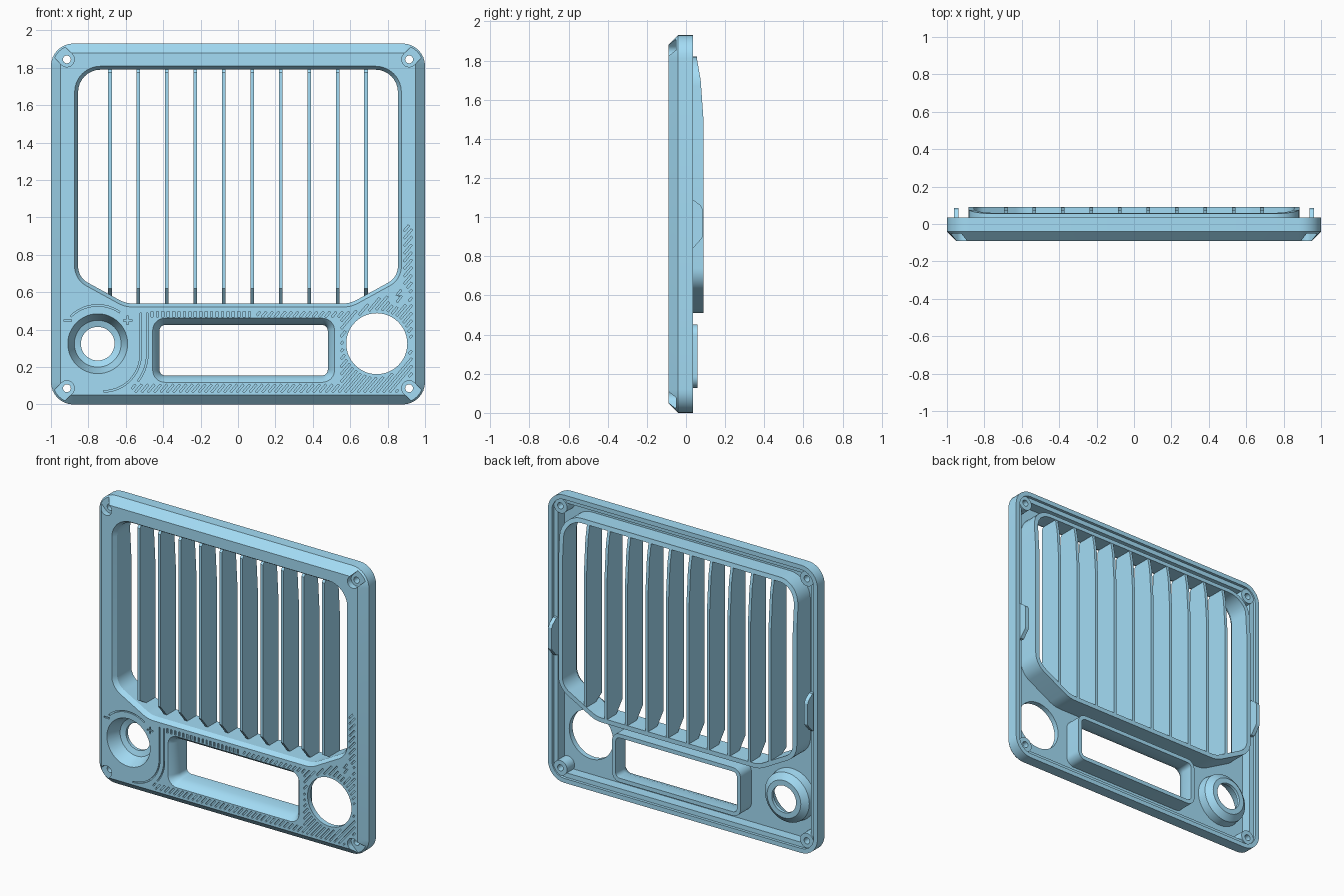
import bpy, bmesh
from math import sin, cos, tan, pi, radians, hypot
from mathutils import Vector

if "Cube" in bpy.data.objects:
    bpy.data.objects.remove(bpy.data.objects["Cube"])

blue = bpy.data.materials.new('blue')
blue.diffuse_color = (0.37, 0.72, 0.92, 1)
blue.use_nodes = True
blue.node_tree.nodes["Principled BSDF"].inputs["Base Color"].default_value = blue.diffuse_color


def rounded(corners, d=0.0, n=8):
    """Outline of a convex counter-clockwise polygon (x, z, radius), grown by d and filleted."""
    k, pts, out = len(corners), [Vector(c[:2]) for c in corners], []
    grown = []
    for i, p in enumerate(pts):
        e1, e2 = (p - pts[i - 1]).normalized(), (pts[(i + 1) % k] - p).normalized()
        n1, n2 = Vector((e1.y, -e1.x)), Vector((e2.y, -e2.x))
        grown.append(p + (n1 + n2) * d / (1 + n1.dot(n2)))
    for i, p in enumerate(grown):
        r = max(corners[i][2] + d, 0.005)
        u, v = (grown[i - 1] - p).normalized(), (grown[(i + 1) % k] - p).normalized()
        half = u.angle(v) / 2
        c = p + (u + v).normalized() * r / sin(half)
        a, b = p + u * r / tan(half) - c, p + v * r / tan(half) - c
        w = a.angle(b)
        for j in range(n + 1):
            t = j / n
            out.append(c + (a * sin((1 - t) * w) + b * sin(t * w)) / sin(w))
    return out


def box(x0, z0, x1, z1, r):
    return [(x0, z0, r), (x1, z0, r), (x1, z1, r), (x0, z1, r)]


def arc(c, r, a0, a1, n=14):
    return [(c[0] + r * cos(radians(a0 + (a1 - a0) * i / n)),
             c[1] + r * sin(radians(a0 + (a1 - a0) * i / n))) for i in range(n + 1)]


def circle(x, z, r, n=48):
    return arc((x, z), r, 0, 360, n)[:-1]


def add_loft(bm, rings):
    rows = [[bm.verts.new(p) for p in ring] for ring in rings]
    m = len(rows[0])
    for a, b in zip(rows, rows[1:]):
        for i in range(m):
            bm.faces.new((a[i], a[(i + 1) % m], b[(i + 1) % m], b[i]))
    bm.faces.new(rows[0][::-1])
    bm.faces.new(rows[-1])


def finish(name, bm):
    bmesh.ops.recalc_face_normals(bm, faces=bm.faces)
    me = bpy.data.meshes.new(name)
    bm.to_mesh(me)
    bm.free()
    me.materials.append(blue)
    ob = bpy.data.objects.new(name, me)
    bpy.context.collection.objects.link(ob)
    return ob


def loft_y(name, layers):
    """Solid through (y, outline) layers."""
    bm = bmesh.new()
    add_loft(bm, [[(p[0], y, p[1]) for p in ring] for y, ring in layers])
    return finish(name, bm)


def plate_x(name, x0, x1, profile):
    """Solid from a (y, z) profile between two x positions."""
    bm = bmesh.new()
    add_loft(bm, [[(x, y, z) for y, z in profile] for x in (x0, x1)])
    return finish(name, bm)


def combine(ob, other, op='DIFFERENCE'):
    m = ob.modifiers.new('bool', 'BOOLEAN')
    m.operation, m.solver, m.object = op, 'EXACT', other
    bpy.context.view_layer.objects.active = ob
    bpy.ops.object.modifier_apply(modifier=m.name)
    bpy.data.objects.remove(other)


OUTER = box(-1, 0, 1, 1.93, 0.12)
WINDOW = [(-0.6, 0.54, 0.15), (0.6, 0.54, 0.15), (0.855, 0.68, 0.1),
          (0.855, 1.79, 0.12), (-0.855, 1.79, 0.12), (-0.855, 0.68, 0.1)]
SLOT = box(-0.42, 0.155, 0.48, 0.425, 0.03)
KNOB, PORT = (-0.75, 0.325), (0.742, 0.325)
SCREWS = [(x, z, a) for x, z, a in ((0.915, 1.845, 45), (-0.915, 1.845, 135),
                                    (-0.915, 0.087, 225), (0.915, 0.087, 315))]

# chamfered shell with a stepped pocket behind
panel = loft_y('front_panel', [(-0.09, rounded(OUTER, -0.05)), (-0.04, rounded(OUTER)),
                               (0.035, rounded(OUTER))])
combine(panel, loft_y('pocket', [(-0.055, rounded(OUTER, -0.06)), (0.015, rounded(OUTER, -0.06)),
                                 (0.016, rounded(OUTER, -0.03)), (0.2, rounded(OUTER, -0.03))]))

# window wall, lower toward the top
wall = loft_y('window_wall', [(-0.07, rounded(WINDOW, 0.03)), (0.09, rounded(WINDOW, 0.03))])
combine(wall, plate_x('wedge', -1.2, 1.2, [(0.092, 1.46), (0.075, 1.70), (0.055, 1.815),
                                           (0.055, 1.9), (0.2, 1.9), (0.2, 1.46)]))
combine(panel, wall, 'UNION')

# slot frame, knob boss and screw bosses on the back
combine(panel, loft_y('slot_frame', [(-0.07, rounded(SLOT, 0.027)), (0.06, rounded(SLOT, 0.027))]), 'UNION')
combine(panel, loft_y('knob_boss', [(-0.07, circle(*KNOB, 0.175)), (0.0, circle(*KNOB, 0.165)),
                                    (0.033, circle(*KNOB, 0.125))]), 'UNION')
for x, z, a in SCREWS:
    combine(panel, loft_y('screw_boss', [(-0.06, circle(x, z, 0.05, 24)), (0.025, circle(x, z, 0.05, 24))]), 'UNION')

# openings
combine(panel, loft_y('window_cut', [(-0.1, rounded(WINDOW, 0.025)), (-0.06, rounded(WINDOW)),
                                     (0.2, rounded(WINDOW))]))
combine(panel, loft_y('slot_cut', [(-0.1, rounded(SLOT, 0.045)), (-0.065, rounded(SLOT, 0.015)),
                                   (-0.02, rounded(SLOT)), (0.2, rounded(SLOT))]))
combine(panel, loft_y('knob_cut', [(-0.1, circle(*KNOB, 0.164)), (0.0, circle(*KNOB, 0.125)),
                                   (0.012, circle(*KNOB, 0.09)), (0.2, circle(*KNOB, 0.09))]))
combine(panel, loft_y('port_cut', [(-0.2, circle(*PORT, 0.163)), (0.2, circle(*PORT, 0.163))]))

# screw holes, each with a recess that opens through the corner
for x, z, a in SCREWS:
    far = (x + 0.3 * cos(radians(a)), z + 0.3 * sin(radians(a)))
    recess = arc((x, z), 0.04, a + 90, a + 270) + [arc(far, 0.04, a + s, a + s, 1)[0] for s in (270, 90)]
    combine(panel, loft_y('recess', [(-0.2, recess), (-0.05, recess)]))
    combine(panel, loft_y('screw_cut', [(-0.2, circle(x, z, 0.021, 24)), (0.2, circle(x, z, 0.021, 24))]))

# engraved strokes
grooves = bmesh.new()


def stroke(path, w=0.01):
    pts, left, right = [Vector(p) for p in path], [], []
    for i, p in enumerate(pts):
        t = (pts[min(i + 1, len(pts) - 1)] - pts[max(i - 1, 0)]).normalized()
        nrm = Vector((-t.y, t.x)) * w / 2
        left.append(p + nrm)
        right.append(p - nrm)
    ring = left + right[::-1]
    add_loft(grooves, [[(p.x, y, p.y) for p in ring] for y in (-0.12, -0.08)])


def hatched(x, z):
    """Areas of the front face that carry slanted hatching."""
    if x > 0.93 or hypot(x - 0.915, z - 0.087) < 0.06 or hypot(x - PORT[0], z - PORT[1]) < 0.18:
        return False
    if x > 0.86 and z < 0.12 or hypot(x - 0.86, z - 0.58) < 0.06:
        return False
    bottom = -0.57 < x < 0.6 and 0.065 < z < 0.108
    top = 0.1 < x < 0.6 and 0.467 < z < 0.497
    block = 0.55 < x and 0.065 < z < min(0.62, 0.485 + max(0, x - 0.6) * 0.54)
    side = x > 0.887 and 0.4 < z < 0.96
    return bottom or top or block or side


for i in range(68):
    start, x0, dx, dz = None, -1.2 + 0.034 * i, cos(radians(50)), sin(radians(50))
    for j in range(320):
        t = j * 0.004
        p = (x0 + dx * t, 0.06 + dz * t)
        if hatched(*p):
            start = start or p
            last = p
        elif start:
            if last[1] - start[1] > 0.012:
                stroke([start, last])
            start = None
for i in range(19):
    stroke([(-0.46 + i * 0.029, 0.467), (-0.46 + i * 0.029, 0.497)], 0.012)

# curved lines beside the knob, range arc, minus, plus and bolt marks
stroke([(-0.52, 0.49)] + arc((-0.72, 0.27), 0.2, 0, -90), 0.008)
stroke([(-0.485, 0.49)] + arc((-0.72, 0.27), 0.235, 0, -38), 0.008)
stroke(arc(KNOB, 0.205, 135, 55), 0.008)
stroke([(-0.93, 0.45), (-0.89, 0.45)])
stroke([(-0.612, 0.45), (-0.568, 0.45)])
stroke([(-0.59, 0.4555), (-0.59, 0.473)])
stroke([(-0.59, 0.4445), (-0.59, 0.427)])
stroke([(0.872, 0.612), (0.848, 0.583), (0.874, 0.58), (0.85, 0.548)])
combine(panel, finish('grooves', grooves))

# vertical fins across the window
for i in range(10):
    x = -0.685 + i * 1.37 / 9
    base = 0.53 + max(0, abs(x) - 0.6) * 0.54
    plate_x(f'fin_{i + 1}', x - 0.01, x + 0.01,
            [(-0.075, max(0.62, base + 0.03)), (-0.075, 1.775), (-0.055, 1.80), (0.055, 1.80),
             (0.074, 1.70), (0.089, 1.48), (0.089, base), (0.0, base)])

# side clips
for side, x in (('left', -0.95), ('right', 0.95)):
    plate_x(f'{side}_clip', x - 0.013, x + 0.013,
            [(0.0, 0.84), (0.035, 0.84), (0.08, 0.89), (0.085, 0.9), (0.085, 1.04),
             (0.075, 1.06), (0.035, 1.09), (0.0, 1.09)])

bpy.ops.object.select_all(action='DESELECT')
panel.select_set(True)
bpy.context.view_layer.objects.active = panel
bpy.ops.object.shade_smooth_by_angle(angle=radians(25))
